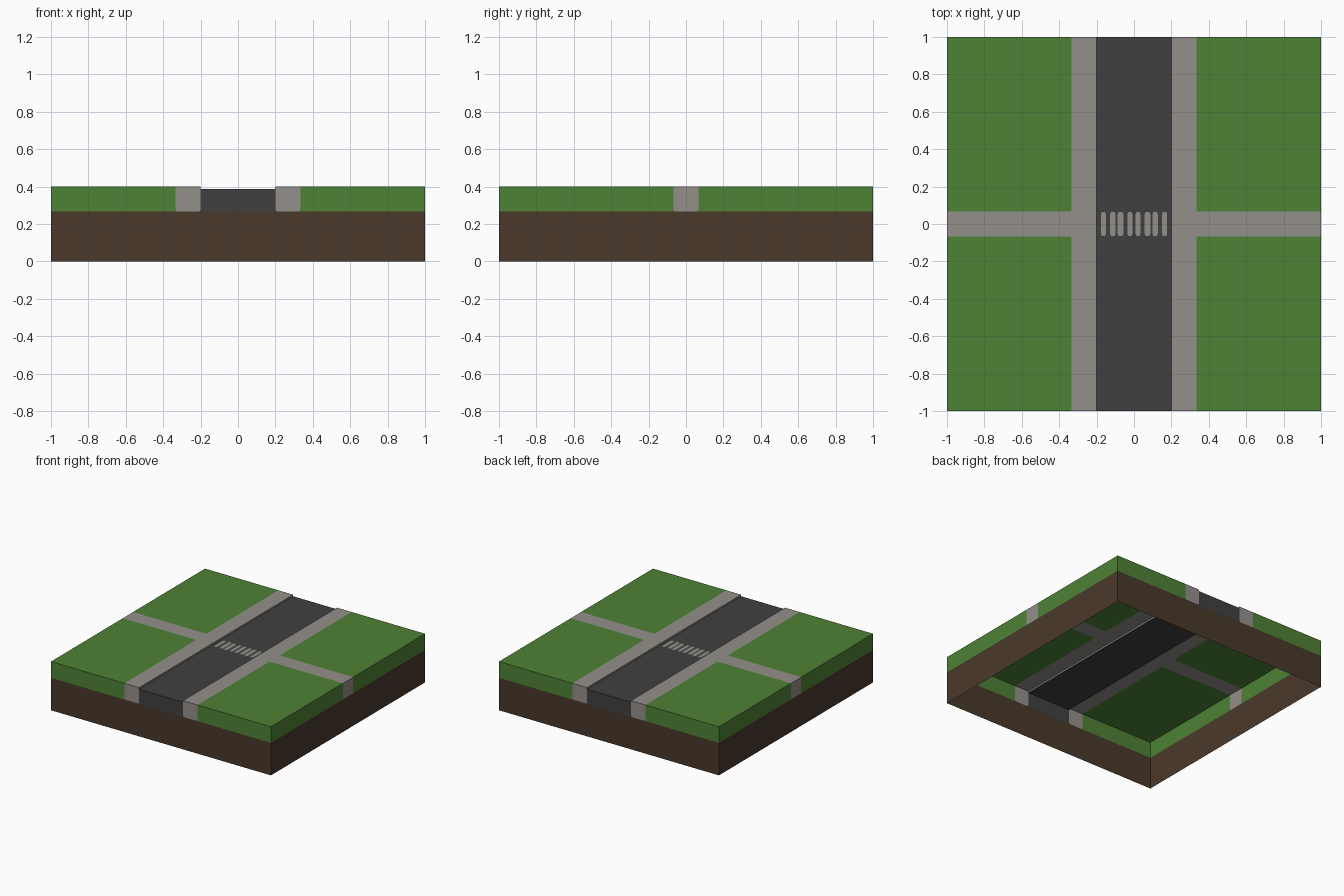
import bpy, bmesh, math
from mathutils import Vector

if "Cube" in bpy.data.objects:
    bpy.data.objects.remove(bpy.data.objects["Cube"])

SOIL, TOP, ROAD = 0.267, 0.4, 0.387   # heights
RX, CX, CY = 0.2, 0.333, 0.067        # road half width, pavement edge, footpath half width
R = 0.014                             # small corner radius


def material(name, rgb):
    m = bpy.data.materials.new(name)
    lin = [((c / 255 + 0.055) / 1.055) ** 2.4 for c in rgb]
    m.diffuse_color = (*lin, 1)
    m.use_nodes = True
    m.node_tree.nodes["Principled BSDF"].inputs["Base Color"].default_value = m.diffuse_color
    return m


GRASS = material("grass_green", (78, 130, 53))
STONE = material("path_grey", (148, 144, 139))
TAR = material("road_dark_grey", (64, 64, 64))
DIRT = material("soil_brown", (74, 57, 43))


def sheet(name, polys, mat):
    """Flat polygons as one object; each poly is (points, facing direction)."""
    bm = bmesh.new()
    for pts, facing in polys:
        f = bm.faces.new([bm.verts.new(p) for p in pts])
        f.normal_update()
        if f.normal.dot(Vector(facing)) < 0:
            f.normal_flip()
    bmesh.ops.remove_doubles(bm, verts=bm.verts, dist=1e-5)
    me = bpy.data.meshes.new(name)
    bm.to_mesh(me)
    bm.free()
    me.materials.append(mat)
    ob = bpy.data.objects.new(name, me)
    bpy.context.collection.objects.link(ob)


def arc(x, y, sx, sy):
    """Rounding of the corner (x, y) of a shape lying towards (sx, sy)."""
    a = [math.pi / 2 * i / 4 for i in range(5)]
    return [(x + sx * R * (1 - math.cos(t)), y + sy * R * (1 - math.sin(t))) for t in a]


def flat(pts, z=TOP):
    return [(x, y, z) for x, y in pts], (0, 0, 1)


def wall_y(pts, s):   # front / back wall from (x, z) points
    return [(x, s, z) for x, z in pts], (0, s, 0)


def wall_x(pts, s):   # side wall from (y, z) points
    return [(s, y, z) for y, z in pts], (s, 0, 0)


def rect(a, b, c, d):
    return [(a, b), (c, b), (c, d), (a, d)]


grass, stone, road, dirt = [], [], [], []
S = (-1, 1)

# soil skirt, open underneath
for s in S:
    dirt += [wall_y(rect(-1, 0, 1, SOIL), s), wall_x(rect(-1, 0, 1, SOIL), s)]

# four lawns with a rounded inner corner, plus the path filling that corner
for sx in S:
    for sy in S:
        x, y = sx * CX, sy * CY
        curve = arc(x, y, sx, sy)
        grass.append(flat(curve + [(sx, y), (sx, sy), (x, sy)]))
        stone.append(flat([(x, y)] + curve))
        # lawn edges and the notches under the rounded path ends
        grass.append(wall_y(rect(x, SOIL, sx, TOP), sy))
        grass.append(wall_x(rect(y, SOIL, sy, TOP), sx))
        grass.append(wall_y([(x, SOIL)] + arc(x, SOIL, -sx, 1), sy))
        grass.append(wall_x([(y, SOIL)] + arc(y, SOIL, -sy, 1), sx))
        road.append(wall_y([(sx * RX, SOIL)] + arc(sx * RX, SOIL, sx, 1), sy))
        # pavement end
        stone.append(wall_y([(sx * RX, TOP)] + arc(sx * RX, SOIL, sx, 1)
                            + arc(x, SOIL, -sx, 1)[::-1] + [(x, TOP)], sy))

# pavements, footpaths, kerb faces
for s in S:
    stone.append(flat(rect(s * RX, -1, s * CX, 1)))
    stone.append(flat(rect(s * CX, -CY, s, CY)))
    stone.append(([(s * RX, y, z) for y, z in rect(-1, ROAD, 1, TOP)], (-s, 0, 0)))
    stone.append(wall_x([(-CY, TOP)] + arc(-CY, SOIL, 1, 1)
                        + arc(CY, SOIL, -1, 1)[::-1] + [(CY, TOP)], s))
    road.append(wall_y(rect(-RX, SOIL, RX, ROAD), s))
road.append(flat(rect(-RX, -1, RX, 1), ROAD))

sheet("soil_base", dirt, DIRT)
sheet("lawns", grass, GRASS)
sheet("pavement", stone, STONE)
sheet("road", road, TAR)

# crossing stripes: thin painted plates with clipped corners
stripes = []
for s in S:
    for c, w in ((0.022, 0.027), (0.072, 0.03), (0.113, 0.03), (0.163, 0.027)):
        h, l, k = w / 2, 0.064, 0.006
        pts = [(h - k, l), (h, l - 2 * k), (h, -l + 2 * k), (h - k, -l),
               (k - h, -l), (-h, -l + 2 * k), (-h, l - 2 * k), (k - h, l)]
        stripes.append(flat([(s * c + x, y) for x, y in pts], ROAD + 0.001))
sheet("crossing_stripes", stripes, STONE)
